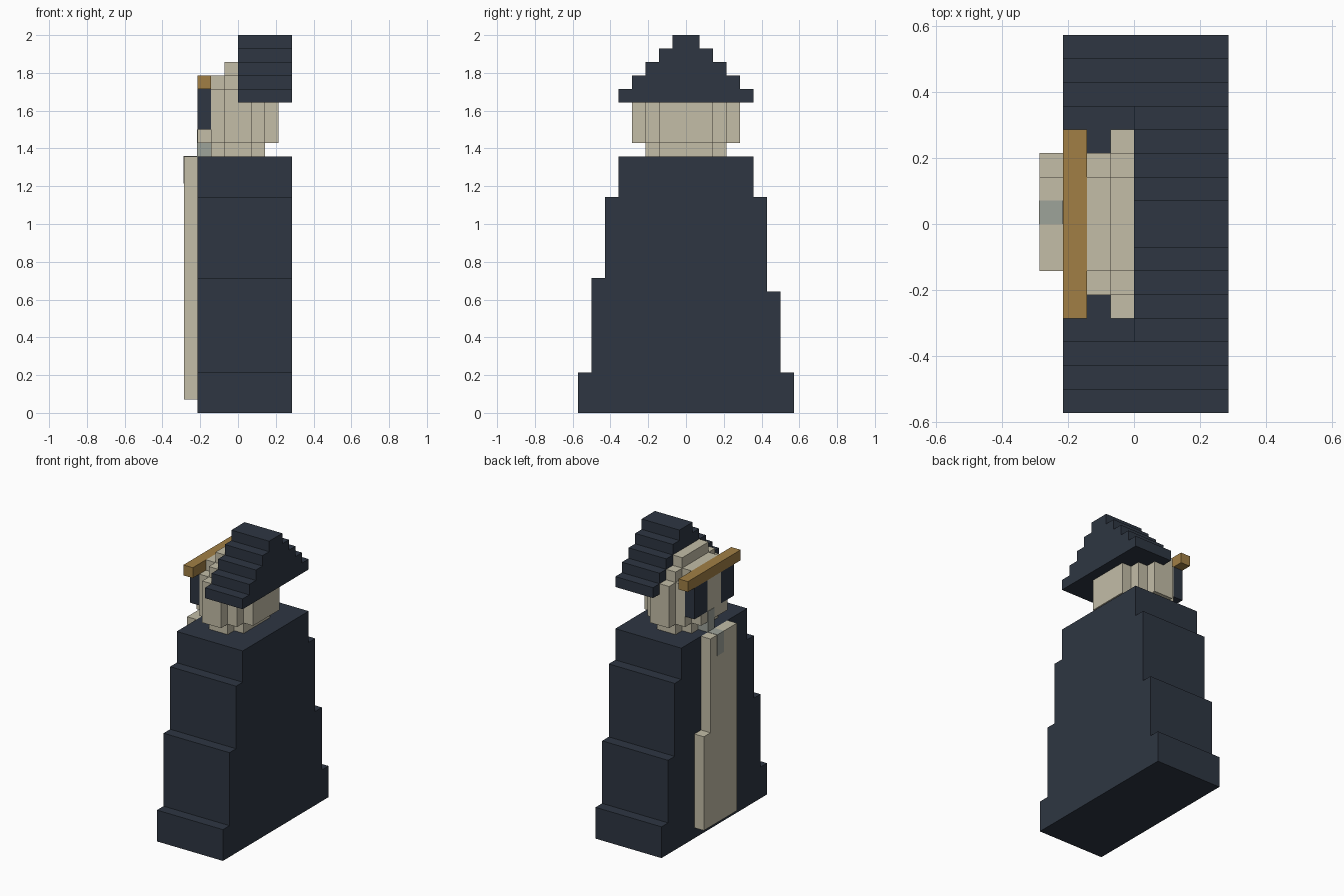
import bpy, bmesh
from mathutils import Matrix, Vector

cube = bpy.data.objects.get("Cube")
if cube:
    bpy.data.objects.remove(cube, do_unlink=True)

U = 2 / 28  # one block


def material(name, rgb):
    lin = [((c / 255 + 0.055) / 1.055) ** 2.4 for c in rgb]
    m = bpy.data.materials.new(name)
    m.use_nodes = True
    m.diffuse_color = (*lin, 1)
    m.node_tree.nodes["Principled BSDF"].inputs["Base Color"].default_value = (*lin, 1)
    return m


NAVY = material("dark navy", (46, 54, 66))
CREAM = material("cream", (195, 189, 167))
WOOD = material("tan wood", (161, 127, 69))
GREY = material("pale grey", (158, 163, 154))


def blocks(name, mat, boxes):
    """One object from boxes given as (x0, x1, y0, y1, z0, z1) in block units."""
    bm = bmesh.new()
    for x0, x1, y0, y1, z0, z1 in boxes:
        centre = Vector((x0 + x1, y0 + y1, z0 + z1)) * U / 2
        size = Vector((x1 - x0, y1 - y0, z1 - z0)) * U
        bmesh.ops.create_cube(bm, size=1, matrix=Matrix.Translation(centre) @ Matrix.Diagonal((*size, 1)))
    mesh = bpy.data.meshes.new(name)
    bm.to_mesh(mesh)
    bm.free()
    mesh.materials.append(mat)
    obj = bpy.data.objects.new(name, mesh)
    bpy.context.collection.objects.link(obj)
    return obj


def stepped(name, mat, x0, x1, outline):
    """Stepped profile in y and z, extruded along x."""
    bm = bmesh.new()
    face = bm.faces.new([bm.verts.new((x0 * U, y * U, z * U)) for y, z in outline])
    ext = bmesh.ops.extrude_face_region(bm, geom=[face])
    moved = [v for v in ext["geom"] if isinstance(v, bmesh.types.BMVert)]
    bmesh.ops.translate(bm, verts=moved, vec=((x1 - x0) * U, 0, 0))
    bmesh.ops.recalc_face_normals(bm, faces=bm.faces)
    mesh = bpy.data.meshes.new(name)
    bm.to_mesh(mesh)
    bm.free()
    mesh.materials.append(mat)
    obj = bpy.data.objects.new(name, mesh)
    bpy.context.collection.objects.link(obj)
    return obj


# Robe body: its second step is one block lower on the +y side
front_steps = [(-8, 0), (-8, 3), (-7, 3), (-7, 10), (-6, 10), (-6, 16), (-5, 16), (-5, 19)]
back_steps = [(5, 19), (5, 16), (6, 16), (6, 9), (7, 9), (7, 3), (8, 3), (8, 0)]
stepped("robe_body", NAVY, -3, 4, front_steps + back_steps)

# Hood: five courses narrowing to the ridge
hood = []
for i in range(5):
    hood += [(-5 + i, 23 + i), (-5 + i, 24 + i)]
stepped("hood", NAVY, 0, 4, hood + [(-y, z) for y, z in reversed(hood)])

# Chest panel with a shorter strip beside it
blocks("chest_panel", CREAM, [(-4, -3, -2, 2, 1, 19), (-4, -3, 2, 3, 1, 10)])

# Neck: rounded plan, one block high
blocks("neck", CREAM, [(-2, -1, -2, 2, 19, 20), (-1, 1, -3, 3, 19, 20), (1, 2, -2, 2, 19, 20)])

# Head: slices along x, with a stepped crown in front of the hood
blocks("head", CREAM, [
    (-3, -2, -2, 2, 20, 21), (-3, -2, -1, 1, 21, 24),
    (-2, -1, -3, 3, 20, 24), (-2, -1, -2, 2, 24, 25),
    (-1, 0, -4, 4, 20, 24), (-1, 0, -3, 3, 24, 25), (-1, 0, -2, 2, 25, 26),
    (0, 1, -4, 4, 20, 23), (1, 2, -3, 3, 20, 23), (2, 3, -2, 2, 20, 23),
])

# Eyes and brow bar
for side, s in (("left", 1), ("right", -1)):
    blocks(side + "_eye", NAVY, [(-3, -2, min(s, 3 * s), max(s, 3 * s), 21, 24)])
blocks("brow_bar", WOOD, [(-3, -2, -4, 4, 24, 25)])

# Grey strand running from the chin onto the chest panel
blocks("chin_strand", GREY, [(-3.03, -2, 0, 1, 19, 21), (-4.03, -3, 0, 1, 17, 19.03)])
